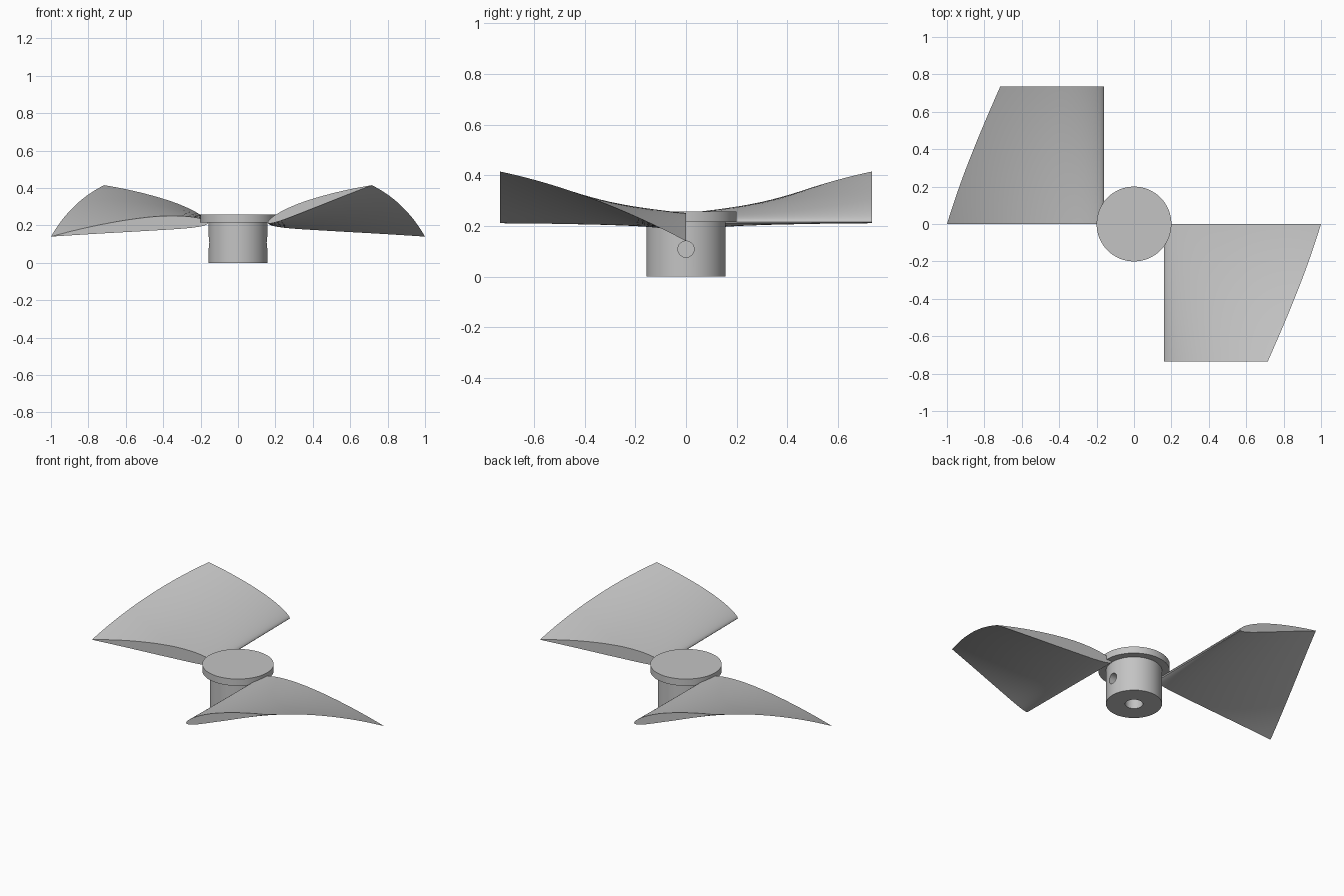
import bpy, bmesh
from math import sin, cos, pi, radians, sqrt
from mathutils import Matrix, Vector

cube = bpy.data.objects.get("Cube")
if cube:
    bpy.data.objects.remove(cube, do_unlink=True)

grey = bpy.data.materials.new("plain_grey")
grey.use_nodes = True
COLOUR = (0.55, 0.55, 0.55, 1)
grey.diffuse_color = COLOUR
grey.node_tree.nodes["Principled BSDF"].inputs["Base Color"].default_value = COLOUR


def make_object(name, bm):
    bmesh.ops.recalc_face_normals(bm, faces=bm.faces)
    mesh = bpy.data.meshes.new(name)
    bm.to_mesh(mesh)
    bm.free()
    mesh.materials.append(grey)
    obj = bpy.data.objects.new(name, mesh)
    bpy.context.collection.objects.link(obj)
    return obj


def smooth(obj):
    bpy.ops.object.select_all(action="DESELECT")
    obj.select_set(True)
    bpy.context.view_layer.objects.active = obj
    bpy.ops.object.shade_smooth_by_angle(angle=radians(30))


def airfoil(steps, camber=0.025, thick=0.088, peak=0.4):
    """Closed unit-chord section: over the top to the tail, back underneath."""
    upper, lower = [], []
    for i in range(steps + 1):
        t = (1 - cos(pi * i / steps)) / 2
        half = 5 * thick * (0.2969 * sqrt(t) - 0.126 * t - 0.3516 * t**2
                            + 0.2843 * t**3 - 0.1036 * t**4)
        span = peak if t < peak else 1 - peak
        mid = camber * (1 - ((t - peak) / span) ** 2)
        upper.append((t, mid + half))
        lower.append((t, mid - half))
    return upper + lower[-2:0:-1]


# Hub with flange and blind shaft bore, turned from one profile
PROFILE = [(0, 0.257), (0.2, 0.257), (0.2, 0.215), (0.157, 0.215),
           (0.157, 0), (0.05, 0), (0.05, 0.215), (0, 0.215)]
bm = bmesh.new()
points = [bm.verts.new((r, 0, z)) for r, z in PROFILE]
edges = [bm.edges.new(pair) for pair in zip(points, points[1:])]
bmesh.ops.spin(bm, geom=points + edges, cent=(0, 0, 0), axis=(0, 0, 1),
               angle=2 * pi, steps=96, use_duplicate=False)
bmesh.ops.remove_doubles(bm, verts=bm.verts, dist=1e-4)
hub = make_object("hub", bm)

# Pin holes on both sides of the hub
for side in (-1, 1):
    bm = bmesh.new()
    bmesh.ops.create_cone(bm, cap_ends=True, segments=32, radius1=0.032, radius2=0.032,
                          depth=0.13, matrix=Matrix.Translation((side * 0.135, 0, 0.108))
                          @ Matrix.Rotation(pi / 2, 4, "Y"))
    cutter = make_object("pin_hole_cutter", bm)
    cutter.hide_render = True
    cut = hub.modifiers.new("pin_hole", "BOOLEAN")
    cut.operation, cut.solver, cut.object = "DIFFERENCE", "EXACT", cutter
    bpy.context.view_layer.objects.active = hub
    bpy.ops.object.modifier_apply(modifier=cut.name)
    bpy.data.objects.remove(cutter, do_unlink=True)
smooth(hub)

# Twisted blades, lofted along y with the rounded edge beside the hub
SECTIONS = 32
SPAN = 0.735
for name, turn in (("left_blade", 0), ("right_blade", pi)):
    bm = bmesh.new()
    rings = []
    for s in range(SECTIONS + 1):
        f = s / SECTIONS
        chord = 0.843 + (0.59 - 0.843) * f
        twist = radians(-5.1 + 24.9 * f)
        ring = []
        for u, v in airfoil(24):
            x = 0.16 + chord * (u * cos(twist) - v * sin(twist))
            z = 0.215 + chord * (u * sin(twist) + v * cos(twist))
            ring.append(bm.verts.new((x, -SPAN * f, z)))
        rings.append(ring)
    for a, b in zip(rings, rings[1:]):
        for i in range(len(a)):
            j = (i + 1) % len(a)
            bm.faces.new((a[i], a[j], b[j], b[i]))
    bm.faces.new(rings[0])
    bm.faces.new(rings[-1])
    bmesh.ops.rotate(bm, verts=bm.verts, cent=Vector(), matrix=Matrix.Rotation(turn, 3, "Z"))
    smooth(make_object(name, bm))
